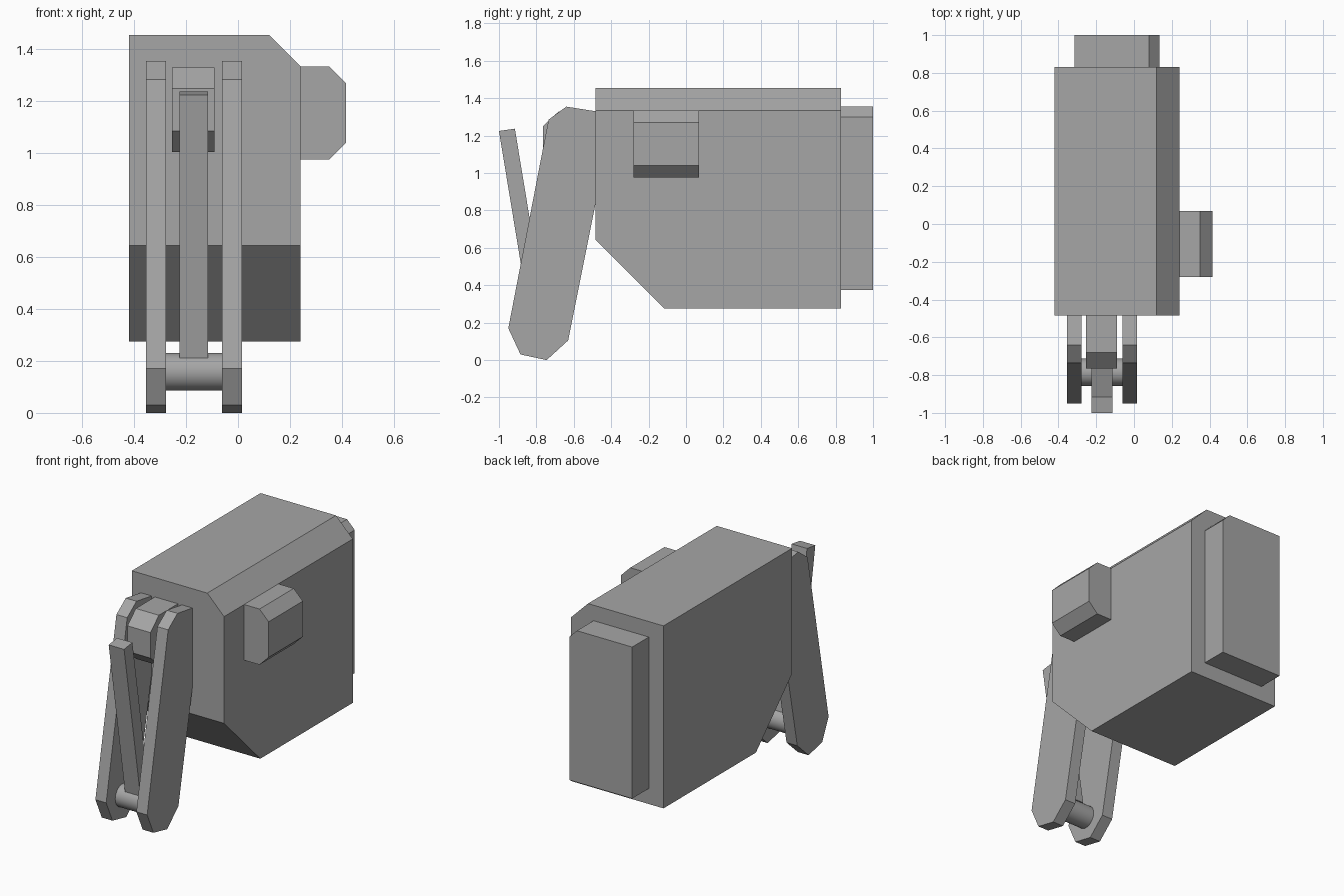
import bpy, bmesh, math
from mathutils import Vector

cube = bpy.data.objects.get("Cube")
if cube:
    bpy.data.objects.remove(cube, do_unlink=True)

grey = bpy.data.materials.new("plain grey")
grey.use_nodes = True
colour = (0.38, 0.38, 0.38, 1)
grey.diffuse_color = colour
grey.node_tree.nodes["Principled BSDF"].inputs["Base Color"].default_value = colour


def finish(name, bm):
    bmesh.ops.recalc_face_normals(bm, faces=bm.faces[:])
    mesh = bpy.data.meshes.new(name)
    bm.to_mesh(mesh)
    bm.free()
    mesh.materials.append(grey)
    obj = bpy.data.objects.new(name, mesh)
    bpy.context.collection.objects.link(obj)
    return obj


def prism(profile, axis, lo, hi):
    """Extrude a profile along x (points are y, z) or along y (points are x, z)."""
    bm = bmesh.new()
    if axis == "x":
        pts = [(lo, a, b) for a, b in profile]
        move = Vector((hi - lo, 0, 0))
    else:
        pts = [(a, lo, b) for a, b in profile]
        move = Vector((0, hi - lo, 0))
    face = bm.faces.new([bm.verts.new(p) for p in pts])
    out = bmesh.ops.extrude_face_region(bm, geom=[face])
    bmesh.ops.translate(bm, vec=move,
                        verts=[v for v in out["geom"] if isinstance(v, bmesh.types.BMVert)])
    return bm


# Main housing: chamfered top edge, sloped cut under the front
bm = prism([(-0.42, 0.275), (0.24, 0.275), (0.24, 1.335), (0.12, 1.455), (-0.42, 1.455)],
           "y", -0.485, 0.83)
cut = bmesh.ops.bisect_plane(bm, geom=bm.verts[:] + bm.edges[:] + bm.faces[:],
                             plane_co=(0, -0.485, 0.645), plane_no=(0, -1, -1), clear_outer=True)
bmesh.ops.holes_fill(bm, edges=[e for e in bm.edges if e.is_boundary])
finish("housing", bm)

# Raised plate at the back
finish("back_plate", prism([(-0.315, 0.375), (0.135, 0.375), (0.135, 1.30),
                            (0.08, 1.355), (-0.315, 1.355)], "y", 0.82, 1.0))

# Chamfered block on the left side
finish("side_block", prism([(0.22, 0.975), (0.35, 0.975), (0.415, 1.04),
                            (0.415, 1.27), (0.35, 1.335), (0.22, 1.335)], "y", -0.28, 0.07))

# Pair of hanging arms
arm = [(-0.45, 1.325), (-0.64, 1.355), (-0.735, 1.285), (-0.95, 0.17),
       (-0.885, 0.03), (-0.745, 0.0), (-0.63, 0.105), (-0.485, 0.83), (-0.45, 1.0)]
for name, lo, hi in (("right_arm", -0.355, -0.278), ("left_arm", -0.062, 0.015)):
    finish(name, prism(arm, "x", lo, hi))

# Block between the arms
finish("pivot_block", prism([(-0.47, 1.005), (-0.68, 1.005), (-0.765, 1.085),
                             (-0.765, 1.25), (-0.68, 1.33), (-0.47, 1.33)],
                            "x", -0.255, -0.09))

# Slanted lever rising from the pin
finish("lever", prism([(-0.833, 0.21), (-1.0, 1.225), (-0.915, 1.237), (-0.748, 0.225)],
                      "x", -0.225, -0.115))

# Round pin joining the arms
bpy.ops.mesh.primitive_cylinder_add(vertices=32, radius=0.0725, depth=0.24,
                                    location=(-0.168, -0.785, 0.158),
                                    rotation=(0, math.pi / 2, 0))
pin = bpy.context.object
pin.name = "pin"
pin.data.materials.append(grey)
bpy.ops.object.shade_smooth_by_angle(angle=math.radians(40))
